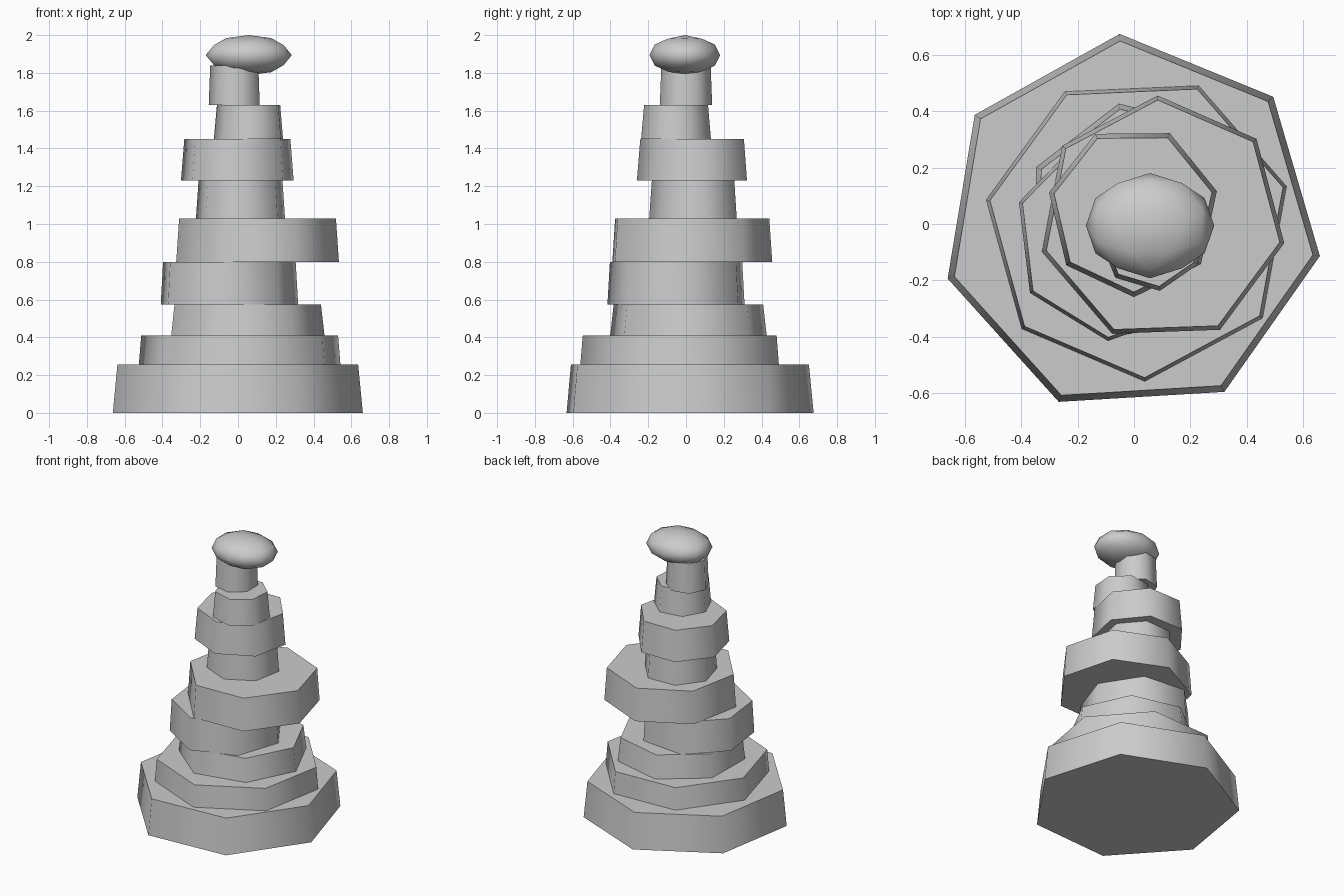
import bpy
import math

cube = bpy.data.objects.get("Cube")
if cube:
    bpy.data.objects.remove(cube, do_unlink=True)

# One plain grey for the whole stack
stone = bpy.data.materials.new("stone_grey")
stone.use_nodes = True
grey = (0.6, 0.6, 0.6, 1.0)
stone.diffuse_color = grey
stone.node_tree.nodes["Principled BSDF"].inputs["Base Color"].default_value = grey


def finish(name):
    """Name the active object, colour it and smooth it, keeping rims sharp."""
    obj = bpy.context.object
    obj.name = name
    obj.data.name = name
    obj.data.materials.append(stone)
    bpy.ops.object.transform_apply(location=False, rotation=True, scale=True)
    bpy.ops.object.shade_smooth_by_angle(angle=math.radians(60))
    return obj


def slab(name, x, y, bottom, top, r_bottom, r_top, angle):
    """Seven-sided tapered slab with one corner pointing along angle (degrees)."""
    bpy.ops.mesh.primitive_cone_add(
        vertices=7, radius1=r_bottom, radius2=r_top, depth=top - bottom,
        location=(x, y, (bottom + top) / 2))
    # The primitive's first corner points along +y
    bpy.context.object.rotation_euler.z = math.radians(angle - 90)
    finish(name)


# Offset, twisted slabs from the ground up
slab("base_slab", -0.01, -0.003, 0.0, 0.255, 0.68, 0.655, -9.4)
slab("second_slab", 0.014, -0.012, 0.255, 0.41, 0.548, 0.535, 15.4)
slab("third_slab", 0.033, 0.011, 0.41, 0.575, 0.425, 0.406, -1.1)
slab("fourth_slab", -0.054, -0.043, 0.575, 0.80, 0.375, 0.362, 6.9)
slab("fifth_slab", 0.10, 0.015, 0.80, 1.03, 0.442, 0.426, -10.8)
slab("sixth_slab", 0.015, 0.047, 1.03, 1.23, 0.242, 0.228, -88)
slab("seventh_slab", -0.003, 0.046, 1.23, 1.45, 0.306, 0.288, -89.5)
slab("eighth_slab", 0.062, -0.05, 1.45, 1.63, 0.19, 0.174, -81)
slab("top_pillar", -0.013, 0.0, 1.63, 1.84, 0.142, 0.134, 180)

# Flattened boulder resting on the pillar, turned edge-up
bpy.ops.mesh.primitive_ico_sphere_add(subdivisions=2, radius=1)
boulder = bpy.context.object
boulder.rotation_euler.y = -math.atan(2 / (1 + math.sqrt(5)))
bpy.ops.object.transform_apply(location=False, rotation=True, scale=False)
boulder.scale = (0.228, 0.187, 0.106)
boulder.location = (0.057, -0.006, 1.894)
finish("cap_boulder")
